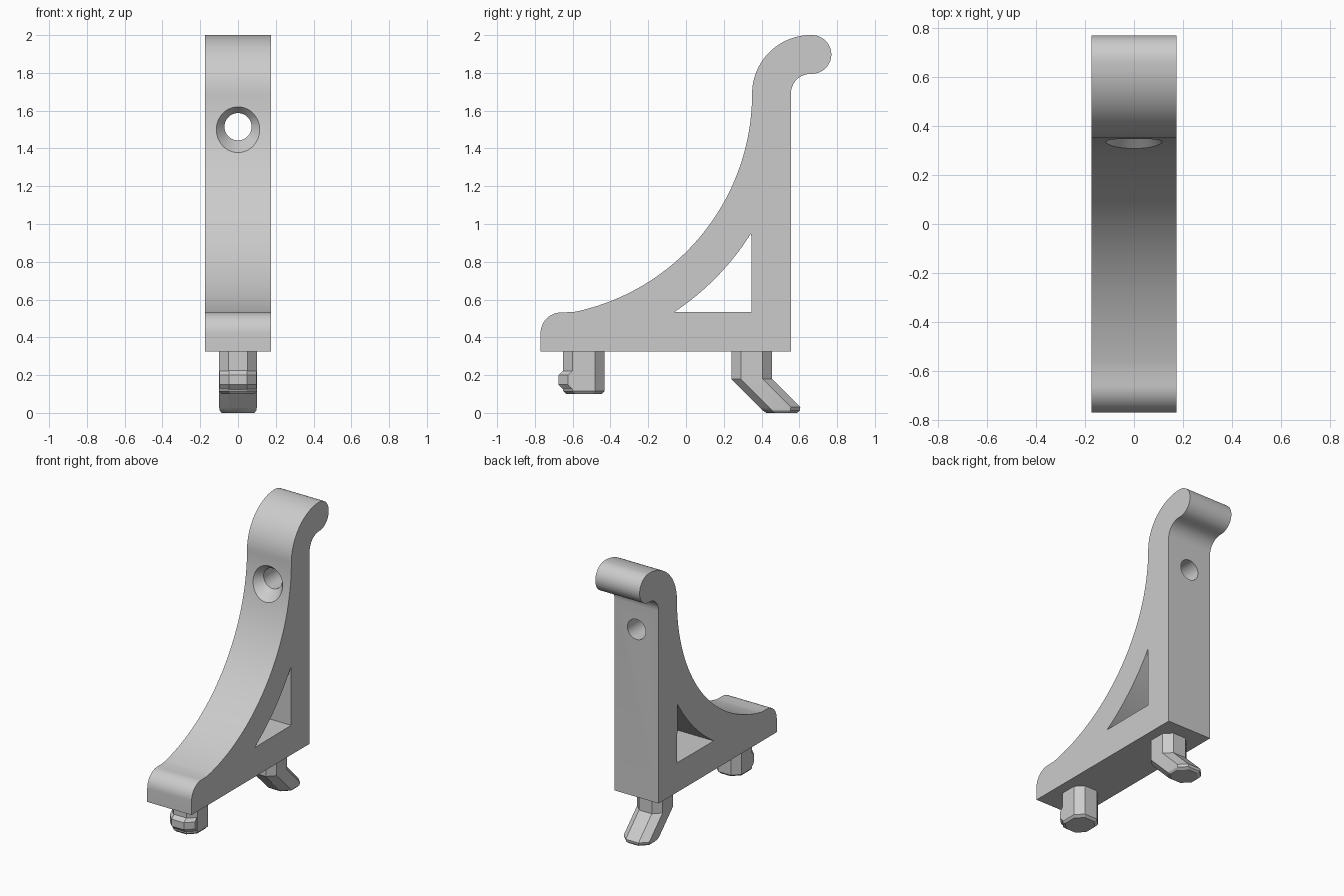
import bpy, bmesh
from math import cos, sin, radians, atan2, degrees
from mathutils import Vector

cube = bpy.data.objects.get("Cube")
if cube:
    bpy.data.objects.remove(cube, do_unlink=True)

grey = bpy.data.materials.new("plain grey")
grey.use_nodes = True
colour = (0.6, 0.6, 0.6, 1)
grey.diffuse_color = colour
grey.node_tree.nodes["Principled BSDF"].inputs["Base Color"].default_value = colour


def arc(cy, cz, r, a0, a1, n):
    """Points on a circle in the side plane, angles in degrees."""
    angles = [radians(a0 + (a1 - a0) * i / n) for i in range(n + 1)]
    return [(cy + r * cos(a), cz + r * sin(a)) for a in angles]


def make_object(name, bm):
    bmesh.ops.remove_doubles(bm, verts=bm.verts, dist=0.0001)
    bmesh.ops.recalc_face_normals(bm, faces=bm.faces)
    mesh = bpy.data.meshes.new(name)
    bm.to_mesh(mesh)
    bm.free()
    mesh.materials.append(grey)
    obj = bpy.data.objects.new(name, mesh)
    bpy.context.collection.objects.link(obj)
    return obj


def select_only(obj):
    bpy.ops.object.select_all(action='DESELECT')
    obj.select_set(True)
    bpy.context.view_layer.objects.active = obj


def extrude_profile(name, loops, half_width):
    """Side outline with openings, extruded across the width."""
    bm = bmesh.new()
    for loop in loops:
        vs = [bm.verts.new((-half_width, y, z)) for y, z in loop]
        for a, b in zip(vs, vs[1:] + vs[:1]):
            bm.edges.new((a, b))
    bmesh.ops.triangle_fill(bm, edges=bm.edges[:], use_beauty=True, normal=Vector((1, 0, 0)))
    ext = bmesh.ops.extrude_face_region(bm, geom=bm.faces[:])
    moved = [g for g in ext["geom"] if isinstance(g, bmesh.types.BMVert)]
    bmesh.ops.translate(bm, verts=moved, vec=(2 * half_width, 0, 0))
    return make_object(name, bm)


def loft(name, rings):
    """Closed solid through rings of points."""
    bm = bmesh.new()
    rows = [[bm.verts.new(p) for p in ring] for ring in rings]
    for r0, r1 in zip(rows, rows[1:]):
        for i in range(len(r0)):
            j = (i + 1) % len(r0)
            bm.faces.new((r0[i], r0[j], r1[j], r1[i]))
    bm.faces.new(rows[0])
    bm.faces.new(rows[-1])
    return make_object(name, bm)


def octagon(z, y0, y1, w=0.1, c=0.05):
    """Chamfered rectangle lying at height z."""
    half = [(w - c, y0), (w, y0 + c), (w, y1 - c), (w - c, y1)]
    pts = half + [(-x, y) for x, y in reversed(half)]
    return [(x, y, z) for x, y in pts]


def circle(y, r, z=1.515, n=48):
    return [(p, y, q) for p, q in arc(0, z, r, 0, 360 - 360 / n, n - 1)]


# Bracket body: hooked post, sweeping front and triangular opening
sweep_y, sweep_z = -0.83, 1.69
outline = [(-0.77, 0.325), (0.555, 0.325)]
outline += arc(0.66, 1.69, 0.105, 180, 90, 12)
outline += arc(0.667, 1.8975, 0.1025, -90, 90, 24)
outline += arc(0.66, 1.69, 0.31, 90, 180, 24)
outline += arc(sweep_y, sweep_z, 1.18, -1, -78.5, 48)
outline += arc(-0.66, 0.422, 0.11, 90, 180, 12)

corner_y, corner_z = 0.348, 0.535
a_top = degrees(atan2(0.95 - sweep_z, corner_y - sweep_y))
a_low = degrees(atan2(corner_z - sweep_z, -0.065 - sweep_y))
opening = [(corner_y, corner_z)] + arc(sweep_y, sweep_z, 1.388, a_top, a_low, 20)
body = extrude_profile("bracket_body", [outline, opening], 0.174)

# Countersunk screw hole
cutter = loft("screw_hole_cutter", [circle(0.25, 0.183), circle(0.39, 0.072), circle(0.7, 0.072)])
cutter.hide_render = True
cut = body.modifiers.new("screw hole", 'BOOLEAN')
cut.operation = 'DIFFERENCE'
cut.solver = 'EXACT'
cut.object = cutter
select_only(body)
bpy.ops.object.modifier_apply(modifier=cut.name)
bpy.data.objects.remove(cutter, do_unlink=True)

# Front peg with its snap bump
front_peg = loft("front_peg", [
    octagon(0.33, -0.65, -0.432), octagon(0.115, -0.65, -0.432),
    octagon(0.1, -0.635, -0.447, 0.088)])
front_bump = loft("front_peg_bump", [
    octagon(0.235, -0.64, -0.5, 0.098), octagon(0.2, -0.675, -0.5, 0.098),
    octagon(0.15, -0.675, -0.5, 0.098), octagon(0.115, -0.64, -0.5, 0.098)])

# Rear peg, bent back at an angle
rear_peg = loft("rear_hook_peg", [
    octagon(0.33, 0.24, 0.455), octagon(0.18, 0.24, 0.455),
    octagon(0.03, 0.39, 0.605), octagon(0.012, 0.408, 0.602, 0.097),
    octagon(0, 0.425, 0.588, 0.086)])

for obj in (body, front_peg, front_bump, rear_peg):
    select_only(obj)
    bpy.ops.object.shade_smooth_by_angle(angle=radians(25))
